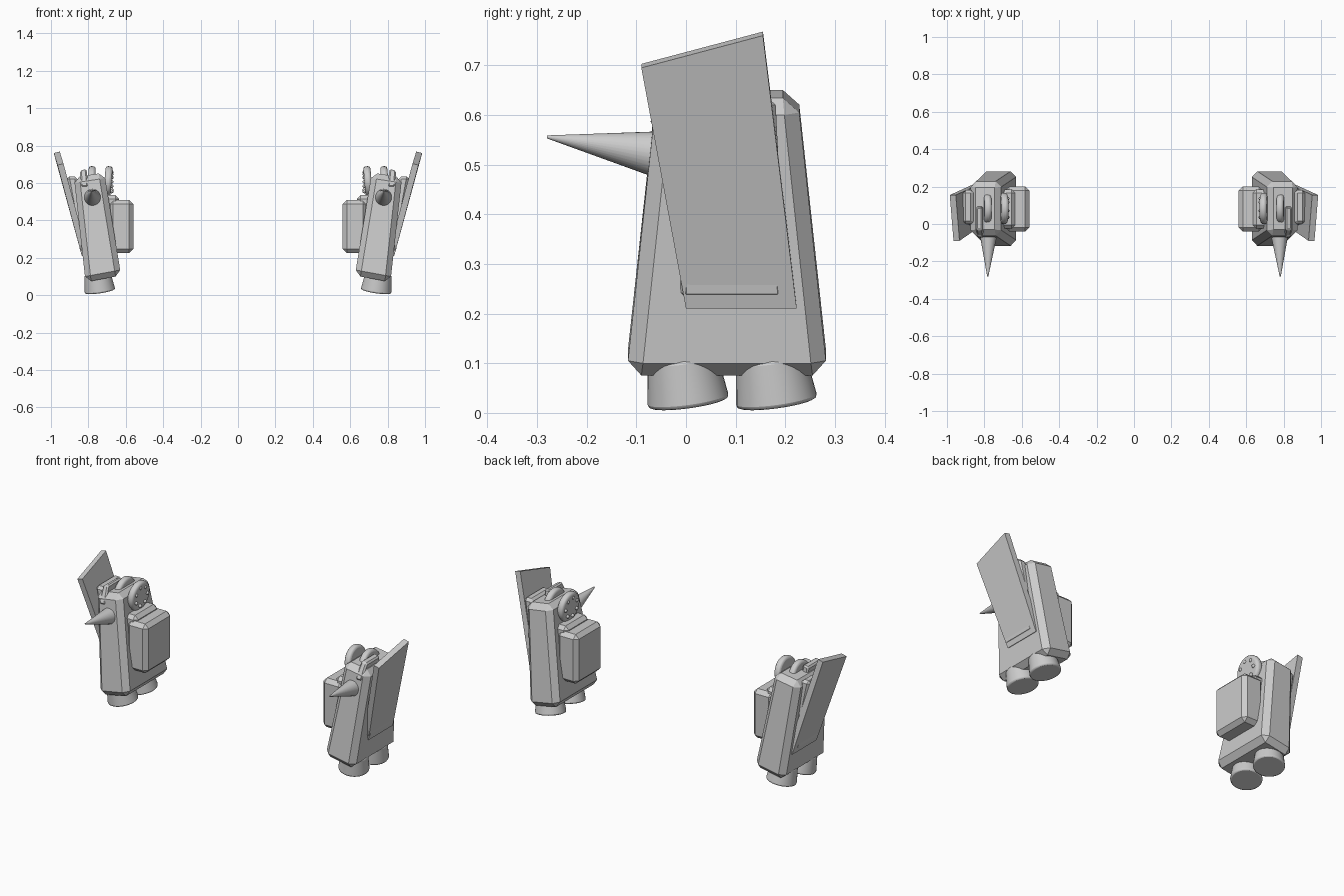
import bpy, bmesh, math
from mathutils import Matrix, Vector

old = bpy.data.objects.get("Cube")
if old:
    bpy.data.objects.remove(old, do_unlink=True)

GREY = (0.6, 0.6, 0.6, 1)
mat = bpy.data.materials.new("plain grey")
mat.use_nodes = True
mat.diffuse_color = GREY
mat.node_tree.nodes["Principled BSDF"].inputs["Base Color"].default_value = GREY


def finish(bm, name, bevel=0, segments=1, smooth=True):
    """Store the mesh, bevel it and mirror it to the other pod."""
    bmesh.ops.recalc_face_normals(bm, faces=bm.faces)
    me = bpy.data.meshes.new(name)
    bm.to_mesh(me)
    bm.free()
    me.materials.append(mat)
    ob = bpy.data.objects.new(name, me)
    bpy.context.collection.objects.link(ob)
    if bevel:
        b = ob.modifiers.new("bevel", "BEVEL")
        b.width, b.segments, b.limit_method = bevel, segments, "ANGLE"
        b.angle_limit = math.radians(40)
    ob.modifiers.new("mirror", "MIRROR").use_mirror_merge = False
    bpy.ops.object.select_all(action="DESELECT")
    ob.select_set(True)
    bpy.context.view_layer.objects.active = ob
    if smooth:
        bpy.ops.object.shade_smooth_by_angle(angle=math.radians(30))
    return ob


def hexa(name, bottom, top, bevel=0, segments=1):
    """Block between two four-cornered rings."""
    bm = bmesh.new()
    lo = [bm.verts.new(p) for p in bottom]
    hi = [bm.verts.new(p) for p in top]
    bm.faces.new(lo)
    bm.faces.new(hi)
    for i in range(4):
        j = (i + 1) % 4
        bm.faces.new((lo[i], lo[j], hi[j], hi[i]))
    return finish(bm, name, bevel, segments, False)


def ring(inner, outer, front, back):
    """Four corners from inner and outer (x, z) pairs and a y range."""
    return [(inner[0], front, inner[1]), (outer[0], front, outer[1]),
            (outer[0], back, outer[1]), (inner[0], back, inner[1])]


def cone_matrix(base, tip):
    a, b = Vector(base), Vector(tip)
    turn = (b - a).to_track_quat("Z", "Y").to_matrix().to_4x4()
    return Matrix.Translation((a + b) / 2) @ turn, (b - a).length


def cone(name, base, tip, r1, r2, bevel=0, segments=1):
    bm = bmesh.new()
    m, depth = cone_matrix(base, tip)
    bmesh.ops.create_cone(bm, cap_ends=True, segments=32, radius1=r1,
                          radius2=r2, depth=depth, matrix=m)
    return finish(bm, name, bevel, segments)


# Leaning, tapered main body
hexa("pod_body", ring((0.625, 0.105), (0.815, 0.07), -0.12, 0.285),
     ring((0.715, 0.655), (0.877, 0.63), -0.06, 0.225), 0.03)

# Two flared nozzles underneath
for label, y in (("front", 0.0), ("rear", 0.178)):
    cone(label + "_nozzle", (0.738, y + 0.005, 0.02), (0.752, y - 0.008, 0.115),
         0.083, 0.07, 0.008, 2)

# Raked wing and the slab that carries it
wing = [(0.835, 0.0, 0.21), (0.835, 0.223, 0.21), (0.985, 0.155, 0.76), (0.965, -0.09, 0.695)]
shift = Vector((-0.032, 0, 0.008))
hexa("wing", wing, [Vector(p) + shift for p in wing])
hexa("wing_mount", ring((0.80, 0.235), (0.842, 0.225), -0.015, 0.20),
     ring((0.86, 0.635), (0.917, 0.635), 0.0, 0.18), 0.015)

# Inner side tank with a raised backing block
hexa("side_tank", ring((0.56, 0.225), (0.69, 0.225), -0.04, 0.2),
     ring((0.56, 0.51), (0.69, 0.51), -0.04, 0.2), 0.022)
hexa("tank_backing", ring((0.635, 0.25), (0.74, 0.25), -0.025, 0.185),
     ring((0.635, 0.535), (0.74, 0.535), -0.025, 0.185), 0.02)

# Spike at the front
cone("spike", (0.777, 0.0, 0.512), (0.782, -0.28, 0.556), 0.058, 0.003)

# Round wheel on the inner side, with a second one set in the top
for name, x, r in (("inner_wheel", 0.695, 0.083), ("top_wheel", 0.785, 0.083)):
    cone(name, (x - 0.019, 0.083, 0.605), (x + 0.019, 0.083, 0.608), r, r, 0.014, 3)

# Ring of studs on the inner wheel
bm = bmesh.new()
for i in range(7):
    a = math.tau * i / 7
    pos = (0.676, 0.083 + 0.053 * math.cos(a), 0.606 + 0.053 * math.sin(a))
    bmesh.ops.create_uvsphere(bm, u_segments=12, v_segments=8, radius=0.01,
                              matrix=Matrix.Translation(pos))
finish(bm, "wheel_studs")

# Small fin on the front top edge
hexa("top_fin", ring((0.80, 0.58), (0.84, 0.58), -0.075, 0.10),
     ring((0.81, 0.675), (0.845, 0.665), -0.03, 0.09), 0.008)
